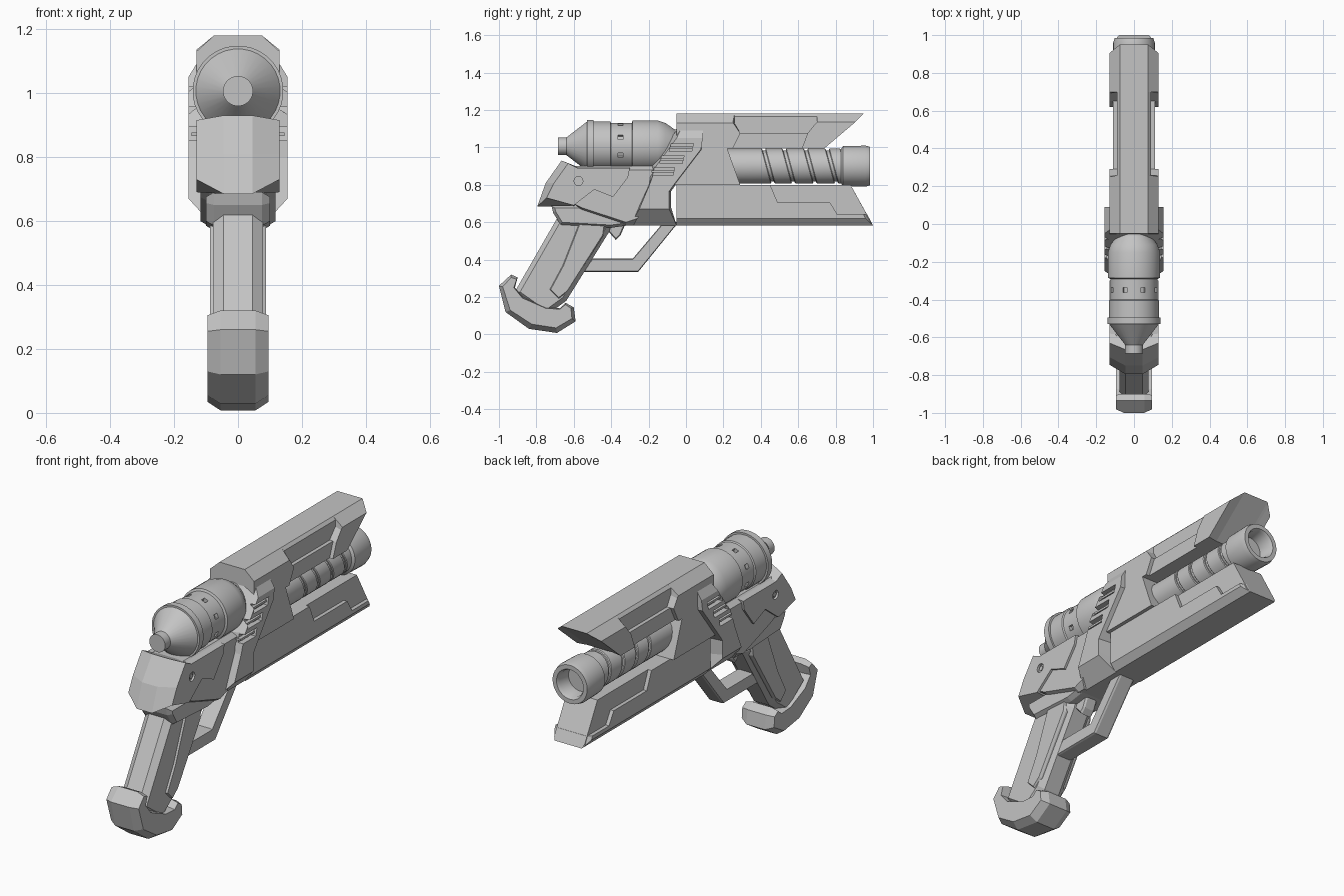
import bpy, bmesh, math
from mathutils import Vector

old_cube = bpy.data.objects.get("Cube")
if old_cube:
    bpy.data.objects.remove(old_cube, do_unlink=True)

grey = bpy.data.materials.new("plain grey")
grey.use_nodes = True
colour = (.55, .55, .55, 1)
grey.diffuse_color = colour
grey.node_tree.nodes["Principled BSDF"].inputs["Base Color"].default_value = colour


def finish(name, bm, smooth=False):
    """Turn a bmesh into a named, coloured object."""
    bmesh.ops.recalc_face_normals(bm, faces=bm.faces)
    mesh = bpy.data.meshes.new(name)
    bm.to_mesh(mesh)
    bm.free()
    mesh.materials.append(grey)
    obj = bpy.data.objects.new(name, mesh)
    bpy.context.collection.objects.link(obj)
    if smooth:
        bpy.ops.object.select_all(action='DESELECT')
        obj.select_set(True)
        bpy.context.view_layer.objects.active = obj
        bpy.ops.object.shade_smooth_by_angle(angle=math.radians(25))
    return obj


def bridge(bm, rings):
    """Skin closed rings of points and cap both ends."""
    loops = [[bm.verts.new(p) for p in ring] for ring in rings]
    count = len(loops[0])
    for a, b in zip(loops, loops[1:]):
        for i in range(count):
            j = (i + 1) % count
            bm.faces.new((a[i], a[j], b[j], b[i]))
    bm.faces.new(loops[0])
    bm.faces.new(loops[-1])


def shrink(poly, d):
    """Inset a side profile by d with mitred corners."""
    pts = [Vector(p) for p in poly]
    n = len(pts)
    area = sum(pts[i - 1].cross(pts[i]) for i in range(n))
    sign = 1 if area > 0 else -1
    out = []
    for i, p in enumerate(pts):
        e = (p - pts[i - 1]).normalized()
        f = (pts[(i + 1) % n] - p).normalized()
        na, nb = Vector((-e.y, e.x)) * sign, Vector((-f.y, f.x)) * sign
        out.append(p + (na + nb) * d / max(.4, 1 + na.dot(nb)))
    return out


def slab(name, core, half_in, half_out, side=None, bevel=0):
    """Symmetric solid: side profile (y, z) across the middle, narrower outside."""
    side = side or shrink(core, bevel)
    bm = bmesh.new()
    bridge(bm, [[(x, y, z) for y, z in prof] for x, prof in
                ((-half_out, side), (-half_in, core), (half_in, core), (half_out, side))])
    return finish(name, bm)


def lathe(name, profile, height, slant=0, segments=32, slots=None):
    """Round part along y from (y, radius) pairs, optionally with sunk slots."""
    bm = bmesh.new()
    angles = [(i + .5) * math.tau / segments for i in range(segments)]
    bridge(bm, [[(r * math.sin(a), y - slant * r * math.cos(a), height + r * math.cos(a))
                 for a in angles] for y, r in profile])
    if slots is not None:
        bm.normal_update()
        picked = []
        for f in bm.faces:
            c = f.calc_center_median()
            step = math.atan2(c.x, c.z - height) / math.tau * segments
            if len(f.verts) == 4 and abs(c.y - slots) < .004 and round(step) % 4 == 2:
                picked.append(f)
        for f in bmesh.ops.extrude_discrete_faces(bm, faces=picked)["faces"]:
            c = f.calc_center_median()
            push = Vector((c.x, 0, c.z - height)).normalized() * -.02
            bmesh.ops.translate(bm, verts=f.verts, vec=push)
    return finish(name, bm, True)


def cut(target, prisms):
    """Sink matching side pockets: each is (profile, inner x, outer x)."""
    bm = bmesh.new()
    for prof, near, far in prisms:
        for s in (-1, 1):
            bridge(bm, [[(s * x, y, z) for y, z in prof] for x in (near, far)])
    cutter = finish("pocket_cutter", bm)
    cutter.hide_render = True
    mod = target.modifiers.new("pockets", 'BOOLEAN')
    mod.operation, mod.solver, mod.object = 'DIFFERENCE', 'EXACT', cutter
    bpy.ops.object.select_all(action='DESELECT')
    bpy.context.view_layer.objects.active = target
    target.select_set(True)
    bpy.ops.object.modifier_apply(modifier=mod.name)
    bpy.data.objects.remove(cutter, do_unlink=True)


def circle(y, z, r, n):
    return [(y + r * math.cos(i * math.tau / n), z + r * math.sin(i * math.tau / n)) for i in range(n)]


# Forked fore body: narrow core, then wider side panels
slab("body_core",
     [(0, 1.18), (.95, 1.18), (.73, .995), (.22, .995), (.29, .8), (.88, .8), (1, .583), (-.05, .583)],
     .075, .09,
     [(0, 1.165), (.935, 1.165), (.73, .995), (.22, .995), (.29, .8), (.88, .8), (.99, .6), (-.05, .6)])
slab("body_side_panel",
     [(-.05, 1.18), (.26, 1.18), (.26, 1.13), (.29, 1.075), (.25, .995), (.22, .995), (.29, .8), (-.06, .8)],
     .075, .13,
     [(-.05, 1.13), (.25, 1.13), (.26, 1.12), (.29, 1.075), (.25, .995), (.22, .995), (.29, .8), (-.06, .8)])
slab("upper_jaw_tip",
     [(.7, 1.18), (.95, 1.18), (.73, .995), (.62, .995), (.65, 1.075), (.7, 1.13)],
     .075, .13,
     [(.7, 1.135), (.905, 1.135), (.74, .995), (.62, .995), (.65, 1.075), (.69, 1.125)])
slab("upper_jaw_lip", [(.22, .995), (.7, .995), (.7, 1.075), (.25, 1.075)], .09, .11, bevel=0)
slab("lower_jaw_panel",
     [(-.05, .8), (.45, .8), (.49, .706), (.77, .706), (.81, .64), (.97, .64), (1, .583), (-.05, .583)],
     .08, .11,
     [(-.05, .8), (.45, .8), (.49, .706), (.77, .706), (.81, .64), (.95, .64), (.96, .62), (-.05, .62)])

# Slanted collar with three vents on each side
collar = slab("collar",
              [(.01, 1.18), (.09, 1.18), (.09, .99), (-.055, .8), (-.08, .765), (-.08, .68),
               (-.05, .583), (-.3, .583), (-.2, .8), (-.185, .9)],
              .075, .155,
              [(-.05, 1.05), (.09, 1.05), (.08, .99), (-.065, .8), (-.09, .765), (-.09, .69),
               (-.09, .67), (-.25, .67), (-.195, .8), (-.16, .9)])
vents = []
for k in range(3):
    y, z = -.025 - .05 * k, 1 - .064 * k
    vents.append(([(y - .065, z - .021), (y + .055, z - .021), (y + .065, z + .021), (y - .055, z + .021)],
                  .125, .2))
    slab("vent_bar", [(y - .06, z - .007), (y + .06, z - .007), (y + .06, z + .004), (y - .06, z + .004)],
         .13, .145)
cut(collar, vents)

# Barrel with slanted grooves, and a hollow muzzle
lathe("barrel_core", [(.1, .083), (.9, .083)], .9)
edges = [.2, .44, .55, .665, .78, .86]
for a, b in zip(edges, edges[1:]):
    lathe("barrel_sleeve", [(a + .008, .09), (a + .012, .094), (b - .012, .094), (b - .008, .09)], .9, .27)
lathe("muzzle", [(.83, .094), (.84, .107), (.96, .11), (.985, .103), (.985, .08), (.97, .072), (.9, .068)], .9)

# Canister on top, behind the collar
lathe("canister",
      [(-.685, .047), (-.64, .047), (-.53, .132), (-.53, .142), (-.495, .142), (-.495, .132),
       (-.405, .132), (-.4, .126), (-.363, .126), (-.337, .126), (-.29, .126), (-.285, .138),
       (-.15, .138), (-.11, .125), (-.06, .09), (0, .085)],
      1.006, slots=-.35)

# Rear frame
rear = slab("rear_frame",
            [(-.665, .93), (-.59, .9), (-.3, .9), (-.31, .84), (-.39, .735), (-.49, .775),
             (-.6, .685), (-.795, .685), (-.75, .81)],
            .045, .13,
            [(-.63, .915), (-.58, .89), (-.3, .89), (-.31, .84), (-.39, .735), (-.49, .775),
             (-.6, .69), (-.745, .73), (-.705, .81)])
cut(rear, [(circle(-.575, .82, .024, 12), .112, .2)])
slab("frame_pin", circle(-.575, .82, .014, 6), .11, .125)
slab("lower_frame",
     [(-.64, .9), (-.17, .9), (-.17, .79), (-.28, .583), (-.32, .583), (-.55, .66), (-.6, .7)],
     .09, .118,
     [(-.64, .88), (-.17, .88), (-.17, .79), (-.26, .62), (-.32, .6), (-.55, .675), (-.6, .7)])

# Grip with raised side panels
slab("grip_neck", [(-.72, .69), (-.3, .69), (-.31, .583), (-.4, .57), (-.67, .585), (-.71, .65)], .075, .1, bevel=.015)
slab("grip", [(-.69, .62), (-.39, .62), (-.41, .55), (-.64, .18), (-.75, .1), (-.92, .22)],
     .045, .078, bevel=.025)
slab("grip_panel", [(-.57, .6), (-.43, .6), (-.44, .53), (-.63, .23), (-.68, .19), (-.73, .24), (-.66, .37)],
     .075, .088, bevel=.006)

# Hooked heel cap
slab("heel_cap",
     [(-1, .26), (-.935, .32), (-.9, .305), (-.915, .25), (-.87, .2), (-.75, .145), (-.675, .14),
      (-.645, .17), (-.6, .145), (-.59, .07), (-.69, .008), (-.84, .03), (-.965, .12)],
     .055, .096,
     [(-.98, .255), (-.935, .305), (-.905, .295), (-.92, .25), (-.875, .195), (-.75, .14), (-.675, .135),
      (-.645, .16), (-.615, .14), (-.61, .085), (-.695, .035), (-.825, .055), (-.94, .13)])

# Trigger guard and trigger
slab("trigger_guard",
     [(-.5, .405), (-.285, .405), (-.12, .6), (-.04, .6), (-.255, .335), (-.56, .335)], .035, .045, bevel=.004)
slab("trigger", [(-.43, .6), (-.415, .55), (-.375, .505), (-.35, .53), (-.32, .6)], .025, .035, bevel=.006)
